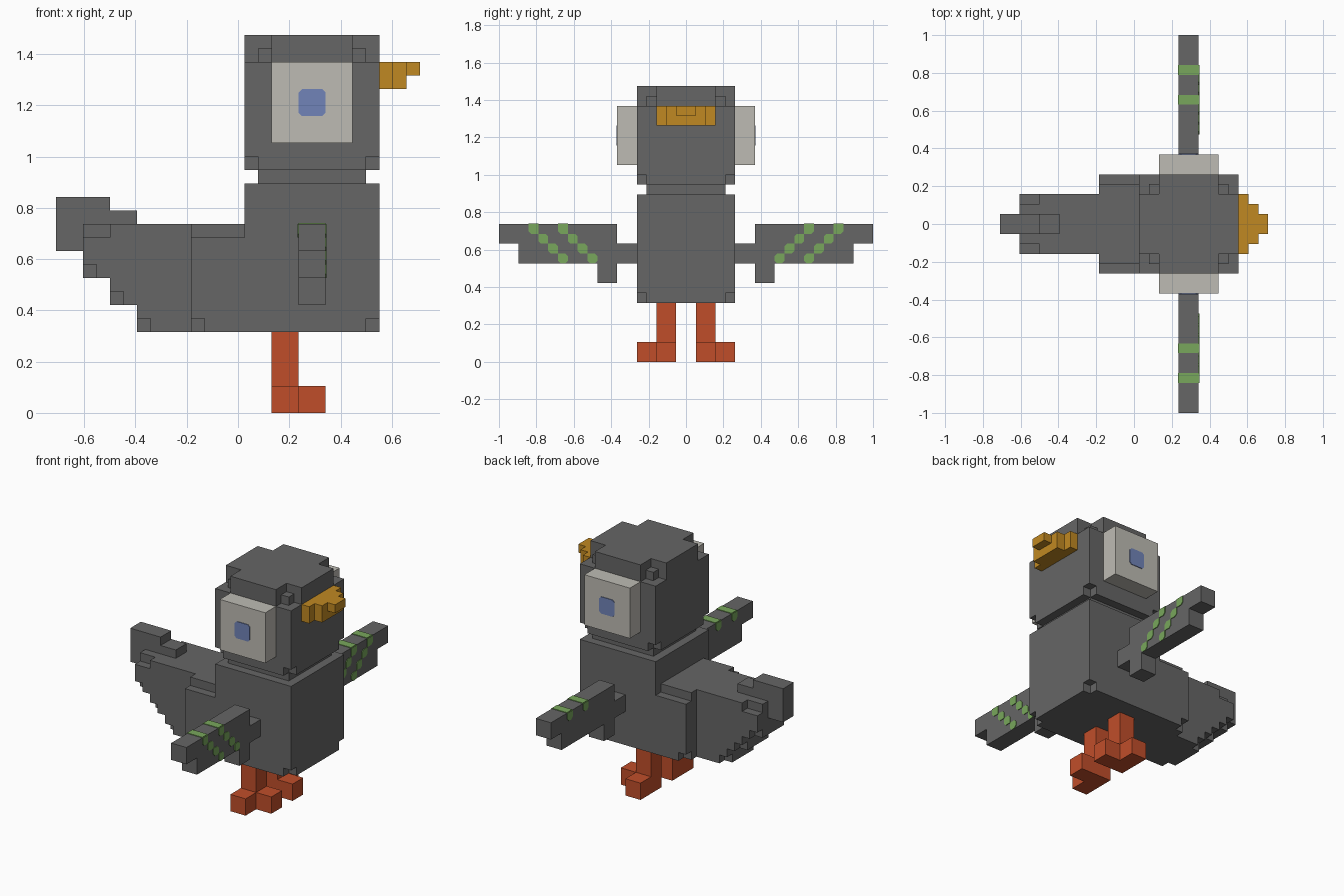
import bpy
import bmesh
from mathutils import Vector

U = 2 / 38      # size of one block
PLATE = 0.004   # thickness of painted details

cube = bpy.data.objects.get("Cube")
if cube:
    bpy.data.objects.remove(cube, do_unlink=True)


def material(name, rgb):
    m = bpy.data.materials.new(name)
    m.use_nodes = True
    m.diffuse_color = (*rgb, 1)
    bsdf = m.node_tree.nodes["Principled BSDF"]
    bsdf.inputs["Base Color"].default_value = (*rgb, 1)
    bsdf.inputs["Roughness"].default_value = 0.9
    return m


GREY = material("feather grey", (0.133, 0.133, 0.133))
WHITE = material("eye white", (0.515, 0.50, 0.455))
BLUE = material("iris blue", (0.165, 0.23, 0.48))
ORANGE = material("beak orange", (0.53, 0.25, 0.016))
RED = material("leg red", (0.53, 0.076, 0.023))
GREEN = material("stripe green", (0.19, 0.39, 0.107))


def place(x, y, z):
    """Block coordinates to world space; x is offset by half a block."""
    return Vector(((x + 0.5) * U, y * U, z * U))


def finish(name, bm, mat):
    mesh = bpy.data.meshes.new(name)
    bm.to_mesh(mesh)
    bm.free()
    mesh.materials.append(mat)
    obj = bpy.data.objects.new(name, mesh)
    bpy.context.collection.objects.link(obj)
    return obj


def cells(boxes, mirror):
    """Unit cells inside boxes (x0, x1, y0, y1, z0, z1), optionally on both sides of y = 0."""
    out = set()
    for x0, x1, y0, y1, z0, z1 in boxes:
        for x in range(x0, x1):
            for y in range(y0, y1):
                for z in range(z0, z1):
                    out.add((x, y, z))
                    if mirror:
                        out.add((x, -1 - y, z))
    return out


def blocks(name, mat, add, cut=(), mirror=True, flip=False):
    """Block-built part: outer skin of the added boxes minus the cut boxes."""
    solid = cells(add, mirror) - cells(cut, mirror)
    if flip:
        solid = {(x, -1 - y, z) for x, y, z in solid}
    bm = bmesh.new()
    verts = {}
    for cell in solid:
        for axis in range(3):
            for side in (0, 1):
                near = list(cell)
                near[axis] += 2 * side - 1
                if tuple(near) in solid:
                    continue
                loop = []
                for a, b in ((0, 0), (1, 0), (1, 1), (0, 1)):
                    p = list(cell)
                    p[axis] += side
                    p[(axis + 1) % 3] += a
                    p[(axis + 2) % 3] += b
                    key = tuple(p)
                    if key not in verts:
                        verts[key] = bm.verts.new(place(*key))
                    loop.append(verts[key])
                bm.faces.new(loop if side else loop[::-1])
    # Merge coplanar block faces into clean flat ones
    bmesh.ops.dissolve_limit(bm, angle_limit=0.01, verts=bm.verts[:], edges=bm.edges[:])
    return finish(name, bm, mat)


def outline(a0, b0, a1, b1, cut, corners):
    """Rectangle outline with the listed corners (0-3, from lower left) clipped."""
    pts = [Vector(p) for p in ((a0, b0), (a1, b0), (a1, b1), (a0, b1))]
    out = []
    for i, p in enumerate(pts):
        if i in corners:
            for q in (pts[i - 1], pts[(i + 1) % 4]):
                out.append(p + (q - p).normalized() * cut)
        else:
            out.append(p)
    return out


def plate(bm, points, push):
    """Thin plate from a flat outline, pushed outward from the surface."""
    push = Vector(push) * PLATE
    low = [bm.verts.new(place(*p)) for p in points]
    high = [bm.verts.new(v.co + push) for v in low]
    bm.faces.new(low)
    bm.faces.new(high)
    n = len(low)
    for i in range(n):
        j = (i + 1) % n
        bm.faces.new((low[i], low[j], high[j], high[i]))


def finish_plates(name, bm, mat):
    bmesh.ops.recalc_face_normals(bm, faces=bm.faces[:])
    return finish(name, bm, mat)


# Body: tall chest and lower back, with nicked corners
blocks("body", GREY,
       [(0, 10, 0, 5, 6, 17), (-4, 0, 0, 5, 6, 14)],
       [(-4, 0, 4, 5, 13, 14), (9, 10, 4, 5, 6, 7), (-4, -3, 4, 5, 6, 7)])

# Tail: stepped underside and raised tip
blocks("tail", GREY,
       [(-8, -4, 0, 3, 6, 14), (-10, -8, 0, 3, 8, 14), (-12, -10, 0, 3, 10, 14)],
       [(-12, -10, 2, 3, 13, 14), (-12, -11, 2, 3, 10, 11),
        (-10, -9, 2, 3, 8, 9), (-8, -7, 2, 3, 6, 7)])
blocks("tail_tip", GREY, [(-14, -10, 0, 1, 12, 16), (-10, -8, 0, 1, 14, 15)])

# Neck and head, with stepped upper corners
blocks("neck", GREY, [(1, 9, 0, 4, 17, 18)])
head_cuts = []
for outer, inner in (((0, 1), (1, 2)), ((9, 10), (8, 9))):
    head_cuts += [(*outer, 4, 5, 18, 19),
                  (*outer, 3, 5, 26, 28),
                  (*inner, 4, 5, 26, 28),
                  (*inner, 3, 4, 27, 28)]
blocks("head", GREY, [(0, 10, 0, 5, 18, 28)], head_cuts)

# Beak
blocks("beak", ORANGE,
       [(10, 11, 0, 3, 24, 26), (11, 12, 0, 2, 24, 26), (12, 13, 0, 1, 25, 26)])

# Parts on both sides
for side, s in (("front", -1), ("back", 1)):
    flip = s < 0

    # Eye and iris
    blocks(side + "_eye", WHITE, [(2, 8, 5, 7, 20, 26)], mirror=False, flip=flip)
    bm = bmesh.new()
    plate(bm, [(x, 7 * s, z) for x, z in outline(4, 22, 6, 24, 0.25, (0, 1, 2, 3))], (0, s, 0))
    finish_plates(side + "_iris", bm, BLUE)

    # Leg with forward and outward toes
    blocks(side + "_leg", RED,
           [(2, 4, 1, 3, 0, 6), (4, 6, 1, 3, 0, 2), (2, 4, 3, 5, 0, 2)],
           mirror=False, flip=flip)

    # Wing
    blocks(side + "_wing", GREY,
           [(4, 6, 5, 7, 10, 12), (4, 6, 7, 9, 8, 14),
            (4, 6, 9, 17, 10, 14), (4, 6, 17, 19, 12, 14)],
           mirror=False, flip=flip)

    # Two diagonal wing stripes that wrap over the top edge
    bm = bmesh.new()
    for start in (9, 12):
        for row in range(4):
            y, z = start + row, 10 + row
            corners = {0: (0, 1, 3), 3: (1,)}.get(row, (1, 3))
            shape = outline(y, z, y + 1, z + 1, 0.28, corners)
            plate(bm, [(6, a * s, b) for a, b in shape], (1, 0, 0))
        y = start + 3
        plate(bm, [(a, b * s, 14) for a, b in outline(4, y, 6, y + 1, 0, ())], (0, 0, 1))
        shape = outline(y, 13, y + 1, 14, 0.28, (0, 1))
        plate(bm, [(4, a * s, b) for a, b in shape], (-1, 0, 0))
    finish_plates(side + "_wing_stripes", bm, GREEN)
